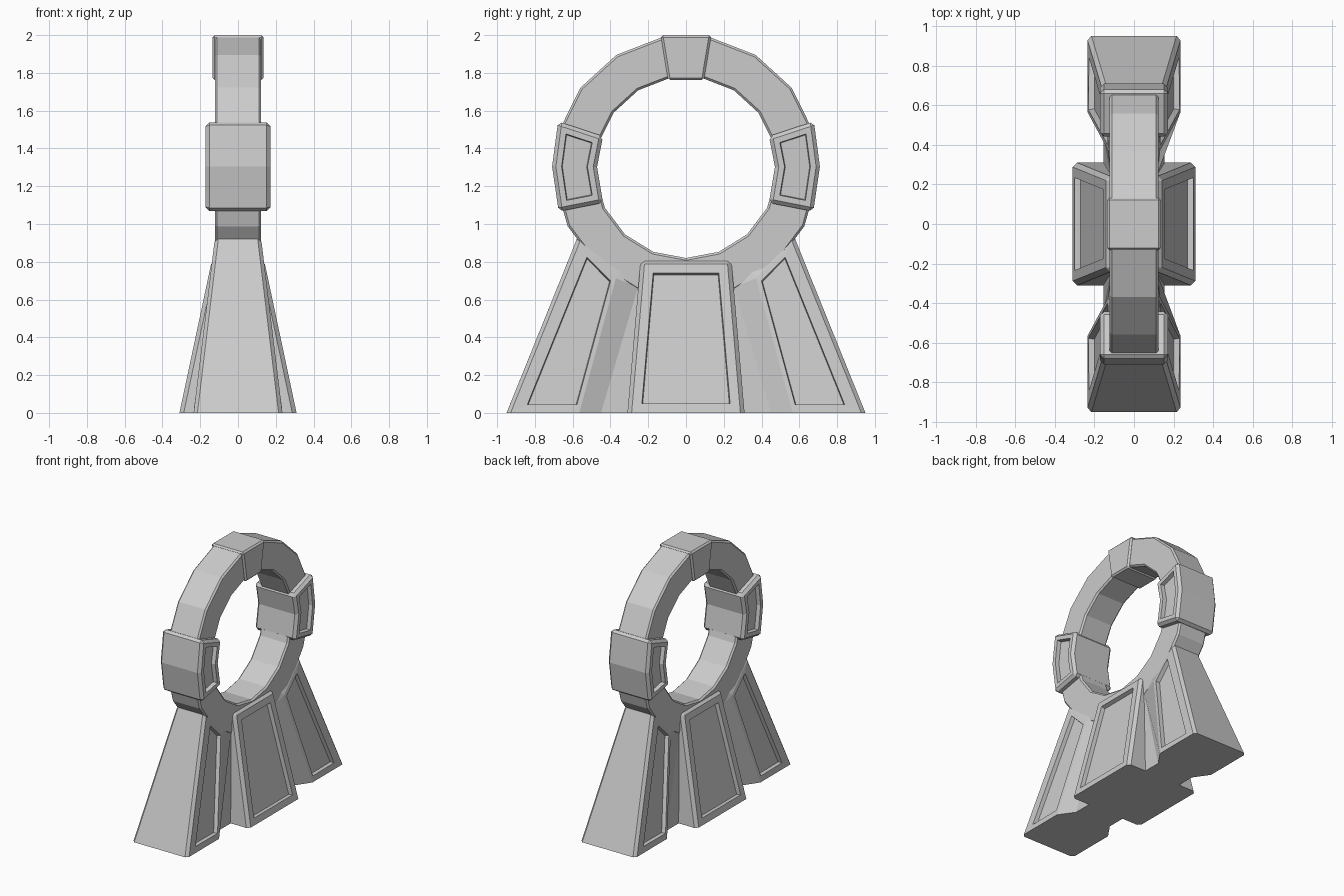
import bpy, bmesh, math

if "Cube" in bpy.data.objects:
    bpy.data.objects.remove(bpy.data.objects["Cube"])

RING_Z = 1.30


def finish(bm, name):
    bmesh.ops.recalc_face_normals(bm, faces=bm.faces)
    mesh = bpy.data.meshes.new(name)
    bm.to_mesh(mesh)
    bm.free()
    obj = bpy.data.objects.new(name, mesh)
    bpy.context.collection.objects.link(obj)
    return obj


def loft(name, a, b, bevel, rim=0, depth=0, shift=0):
    """Solid between two matching outlines, bevelled, with a sunk panel on each x side."""
    bm = bmesh.new()
    va = [bm.verts.new(p) for p in a]
    vb = [bm.verts.new(p) for p in b]
    n = len(a)
    bm.faces.new(va)
    bm.faces.new(vb)
    for i in range(n):
        j = (i + 1) % n
        bm.faces.new((va[i], va[j], vb[j], vb[i]))
    bmesh.ops.recalc_face_normals(bm, faces=bm.faces)
    bm.normal_update()
    edges = [e for e in bm.edges
             if e.is_convex and e.calc_face_angle() > math.radians(28)
             and max(v.co.z for v in e.verts) > 0.001]
    bmesh.ops.bevel(bm, geom=edges, offset=bevel, offset_type='OFFSET',
                    segments=1, affect='EDGES', profile=0.5)
    if rim:
        bm.normal_update()
        for s in (1, -1):
            side = [f for f in bm.faces if f.normal.x * s > 0.7]
            panel = max(side, key=lambda f: f.calc_area()
                        * (0.2 + abs(f.calc_center_median().y)))
            bmesh.ops.inset_region(bm, faces=[panel], thickness=rim,
                                   use_even_offset=True)
            for v in panel.verts:
                v.co.y += shift
            bmesh.ops.inset_region(bm, faces=[panel], thickness=0.004,
                                   depth=-depth, use_even_offset=True)
    return finish(bm, name)


def prism(name, outline, half, bevel, **kw):
    """Outline of (y, z) points extruded across x."""
    return loft(name, [(-half, y, z) for y, z in outline],
                [(half, y, z) for y, z in outline], bevel, **kw)


# Ring: chamfered rectangular section swept in 17 straight segments
N, R_IN, R_OUT, HALF, C = 17, 0.48, 0.70, 0.123, 0.012
section = [(-HALF, R_IN + C), (-HALF, R_OUT - C), (-HALF + C, R_OUT), (HALF - C, R_OUT),
           (HALF, R_OUT - C), (HALF, R_IN + C), (HALF - C, R_IN), (-HALF + C, R_IN)]
bm = bmesh.new()
loops = []
for k in range(N):
    t = 2 * math.pi * k / N
    loops.append([bm.verts.new((x, r * math.sin(t), RING_Z - r * math.cos(t)))
                  for x, r in section])
for k in range(N):
    p, q = loops[k], loops[(k + 1) % N]
    for i in range(8):
        j = (i + 1) % 8
        bm.faces.new((p[i], p[j], q[j], q[i]))
finish(bm, "ring")

# Keystone on top of the ring
prism("keystone", [(-0.134, 2.0), (0.134, 2.0), (0.095, 1.762), (-0.095, 1.762)],
      0.136, 0.012)

# Side clamps, and flared legs joined by a narrower core
clamp = [(0.677, 1.543), (0.709, 1.304), (0.674, 1.066),
         (0.439, 1.112), (0.471, 1.302), (0.439, 1.465)]
foot = [(0.235, 0.95, 0), (0.235, 0.565, 0), (0.155, 0.45, 0), (0.155, 0.05, 0)]
head = [(0.122, 0.57, 0.94), (0.128, 0.36, 0.73), (0.118, 0.25, 0.685), (0.118, 0.05, 0.67)]


def both_sides(pts, s):
    return ([(x, y * s, z) for x, y, z in pts]
            + [(-x, y * s, z) for x, y, z in reversed(pts)])


for s, label in ((-1, "front"), (1, "back")):
    prism(label + "_clamp", [(y * s, z) for y, z in clamp], 0.172, 0.02,
          rim=0.03, depth=0.03)
    loft(label + "_leg", both_sides(foot, s), both_sides(head, s), 0.02,
         rim=0.045, depth=0.03, shift=-0.022 * s)

# Central pedestal block under the ring
def rect(x, y, z):
    return [(x, y, z), (-x, y, z), (-x, -y, z), (x, -y, z)]


loft("pedestal", rect(0.31, 0.31, 0), rect(0.138, 0.24, 0.81), 0.022,
     rim=0.05, depth=0.03)
